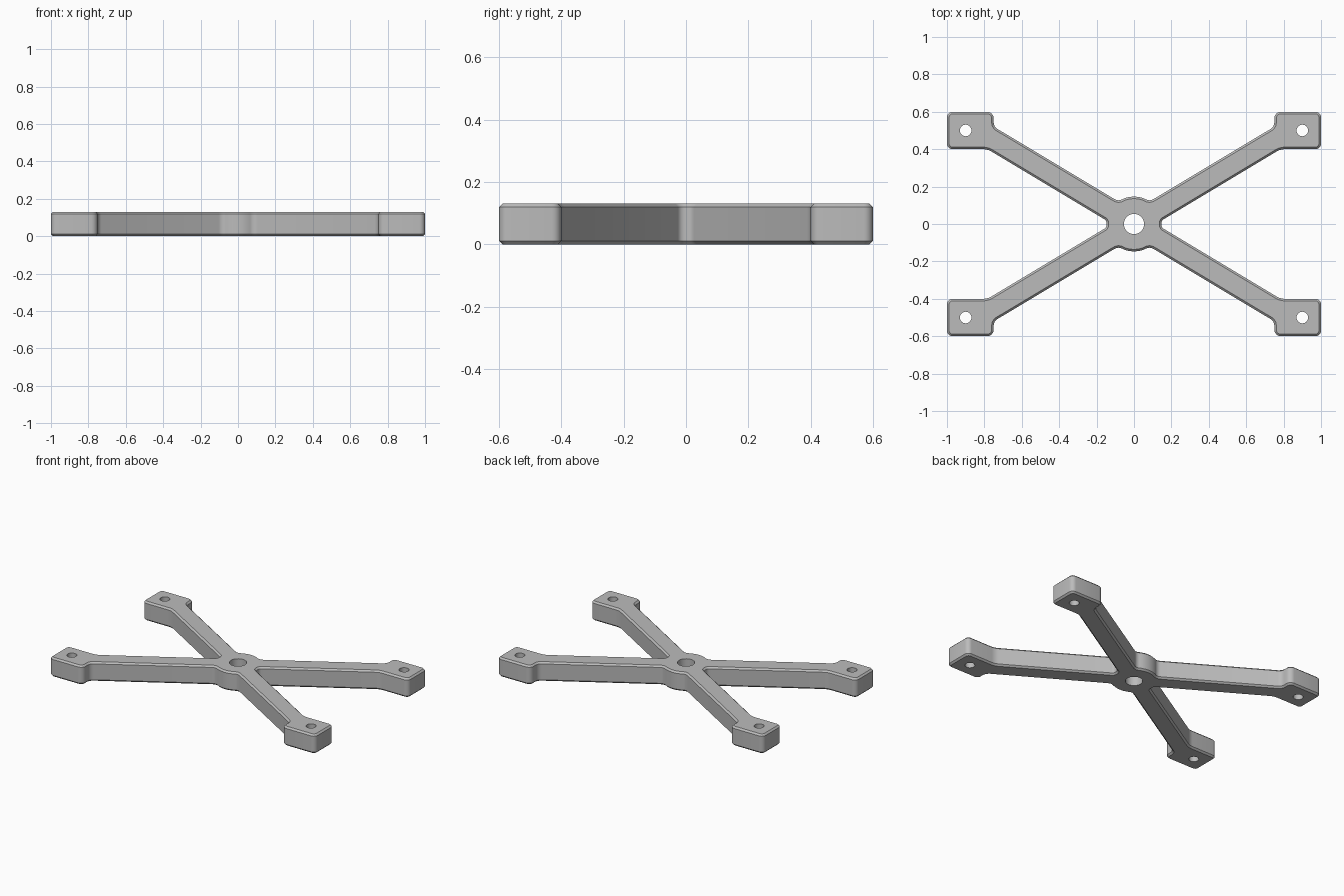
import bpy
import bmesh
from math import pi, tan, sin, cos
from mathutils import Vector

HEIGHT = 0.13
CHAMFER = 0.011
HUB = 0.147

cube = bpy.data.objects.get("Cube")
if cube:
    bpy.data.objects.remove(cube, do_unlink=True)

grey = bpy.data.materials.new("light grey")
grey.use_nodes = True
grey.diffuse_color = (0.5, 0.5, 0.5, 1)
grey.node_tree.nodes["Principled BSDF"].inputs["Base Color"].default_value = grey.diffuse_color


def fillet(corners, steps=6):
    """Round each (x, y, radius) corner of a closed outline with an arc."""
    outline = []
    for i, (x, y, r) in enumerate(corners):
        p = Vector((x, y))
        if not r:
            outline.append(p)
            continue
        into = (p - Vector(corners[i - 1][:2])).normalized()
        out = (Vector(corners[(i + 1) % len(corners)][:2]) - p).normalized()
        turn = into.angle(out)
        side = 1 if into.x * out.y - into.y * out.x > 0 else -1
        normal = Vector((-into.y, into.x)) * side
        start = p - into * r * tan(turn / 2)
        for k in range(steps + 1):
            a = turn * k / steps
            outline.append(start + into * r * sin(a) + normal * r * (1 - cos(a)))
    return outline


# One quarter of the outline: hub side, arm, mounting pad, arm, hub top
quarter = [
    (HUB, 0, 0), (0.146, 0.018, 0.025),
    (0.783, 0.4, 0.09), (1, 0.4, 0.03), (1, 0.6, 0.03), (0.75, 0.6, 0.035),
    (0.75, 0.52, 0.04), (0.084, 0.121, 0.04),
]
quarter += [(HUB * cos(a), HUB * sin(a), 0) for a in (1.19, 1.38)] + [(0, HUB, 0)]
half = quarter + [(-x, y, r) for x, y, r in reversed(quarter)][1:-1]
corners = half + [(-x, -y, r) for x, y, r in half]

# Extrude the outline and chamfer its upper and lower rims
bm = bmesh.new()
base = bm.faces.new([bm.verts.new((p.x, p.y, 0)) for p in fillet(corners)])
top = bmesh.ops.extrude_face_region(bm, geom=[base], use_keep_orig=True)["geom"]
bmesh.ops.translate(bm, verts=[v for v in top if isinstance(v, bmesh.types.BMVert)],
                    vec=(0, 0, HEIGHT))
bmesh.ops.recalc_face_normals(bm, faces=bm.faces)
rims = [e for e in bm.edges if abs(e.verts[0].co.z - e.verts[1].co.z) < HEIGHT / 2]
bmesh.ops.bevel(bm, geom=rims, offset=CHAMFER, segments=1, affect='EDGES')
mesh = bpy.data.meshes.new("cross_bracket")
bm.to_mesh(mesh)
bm.free()
mesh.materials.append(grey)
bracket = bpy.data.objects.new("cross_bracket", mesh)
bpy.context.collection.objects.link(bracket)

# Drill the hub hole and the four pad holes
holes = [(0, 0, 0.054)] + [(sx * 0.9, sy * 0.5, 0.031) for sx in (-1, 1) for sy in (-1, 1)]
for x, y, r in holes:
    bpy.ops.mesh.primitive_cylinder_add(vertices=32, radius=r, depth=HEIGHT * 3,
                                        location=(x, y, HEIGHT / 2))
    cutter = bpy.context.object
    cutter.name = "hole_cutter"
    cutter.hide_render = True
    cutter.data.materials.append(grey)
    bpy.context.view_layer.objects.active = bracket
    drill = bracket.modifiers.new("drill", 'BOOLEAN')
    drill.operation = 'DIFFERENCE'
    drill.solver = 'EXACT'
    drill.object = cutter
    bpy.ops.object.modifier_apply(modifier=drill.name)
    bpy.data.objects.remove(cutter, do_unlink=True)

bpy.ops.object.select_all(action='DESELECT')
bracket.select_set(True)
bpy.context.view_layer.objects.active = bracket
bpy.ops.object.shade_smooth_by_angle(angle=pi / 6)
